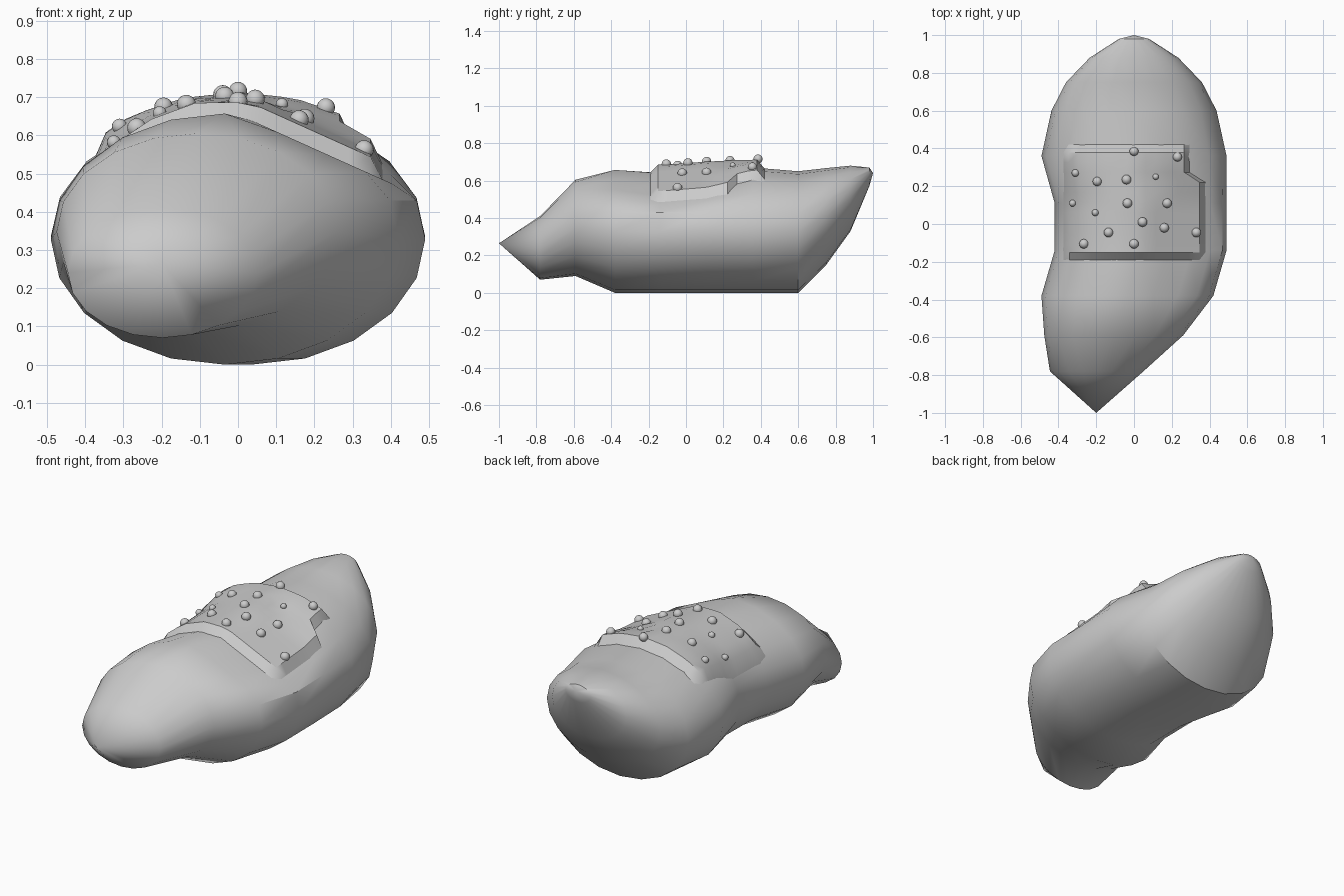
import bpy, bmesh, math
from mathutils import Vector
from mathutils.bvhtree import BVHTree

if "Cube" in bpy.data.objects:
    bpy.data.objects.remove(bpy.data.objects["Cube"])

SIDES = 20


def finish(bm, name, angle=30):
    bmesh.ops.recalc_face_normals(bm, faces=bm.faces[:])
    me = bpy.data.meshes.new(name)
    bm.to_mesh(me)
    ob = bpy.data.objects.new(name, me)
    bpy.context.collection.objects.link(ob)
    bpy.ops.object.select_all(action='DESELECT')
    ob.select_set(True)
    bpy.context.view_layer.objects.active = ob
    bpy.ops.object.shade_smooth_by_angle(angle=math.radians(angle))
    return ob


# Body: loft of elliptical sections (y, x left, x right, z low, z high, cut height)
sections = [
    (-0.78, -0.445, 0.05, 0.07, 0.41, None),
    (-0.59, -0.475, 0.26, 0.09, 0.605, None),
    (-0.38, -0.49, 0.42, 0.0, 0.657, 0.655),
    (-0.14, -0.42, 0.49, 0.0, 0.657, 0.655),
    (0.11, -0.42, 0.49, 0.0, 0.665, 0.675),
    (0.36, -0.49, 0.49, 0.0, 0.67, None),
    (0.60, -0.437, 0.437, 0.0, 0.65, None),
    (0.75, -0.36, 0.36, 0.15, 0.667, None),
    (0.88, -0.235, 0.235, 0.33, 0.68, None),
    (0.98, -0.08, 0.08, 0.57, 0.67, None),
]
bm = bmesh.new()
rings = []
for y, xl, xr, lo, hi, cut in sections:
    ring = []
    for i in range(SIDES):
        t = math.tau * i / SIDES
        x = (xl + xr) / 2 + (xr - xl) / 2 * math.cos(t)
        z = (lo + hi) / 2 + (hi - lo) / 2 * math.sin(t)
        if cut and x > 0:          # flattened slope on the upper right
            z = min(z, cut - 0.45 * x)
        ring.append(bm.verts.new((x, y, z)))
    rings.append(ring)
for a, b in zip(rings, rings[1:]):
    for i in range(SIDES):
        j = (i + 1) % SIDES
        bm.faces.new((a[i], a[j], b[j], b[i]))
for ring, tip in ((rings[0], (-0.2, -1, 0.265)), (rings[-1], (0, 1, 0.64))):
    v = bm.verts.new(tip)
    for i in range(SIDES):
        bm.faces.new((ring[i], ring[(i + 1) % SIDES], v))
tree = BVHTree.FromBMesh(bm)
finish(bm, "body", 35)
bm.free()


def surface(x, y):
    hit = tree.ray_cast(Vector((x, y, 2)), Vector((0, 0, -1)))[0]
    return hit.z if hit else 0.4


# Raised panel draped over the top of the body
NX, NY = 14, 12
xs = [0, 0.05] + [0.05 + 0.9 * i / (NX - 2) for i in range(1, NX - 2)] + [0.95, 1]
ys = [0, 0.08] + [0.08 + 0.84 * i / (NY - 2) for i in range(1, NY - 2)] + [0.92, 1]
bm = bmesh.new()
grid = []
for j, v in enumerate(ys):
    y = -0.20 + 0.63 * v
    right = 0.30 if y > 0.24 else 0.385
    row = []
    for i, u in enumerate(xs):
        x = -0.38 + (right + 0.38) * u
        edge = i in (0, len(xs) - 1) or j in (0, len(ys) - 1)
        row.append(bm.verts.new((x, y, surface(x, y) + (-0.01 if edge else 0.045))))
    grid.append(row)
for a, b in zip(grid, grid[1:]):
    for i in range(len(a) - 1):
        bm.faces.new((a[i], a[i + 1], b[i + 1], b[i]))
finish(bm, "top_panel", 35)
bm.free()

# Small round studs on the panel (x, y, radius)
studs = [
    (0.0, 0.385, .024), (0.23, 0.355, .024), (-0.31, 0.27, .02), (-0.195, 0.225, .024),
    (-0.04, 0.235, .025), (0.115, 0.25, .016), (-0.325, 0.11, .018), (-0.035, 0.11, .025),
    (0.175, 0.11, .025), (-0.205, 0.06, .018), (0.045, 0.01, .025), (0.16, -0.02, .025),
    (-0.135, -0.045, .025), (0.33, -0.045, .025), (-0.265, -0.105, .025), (0.0, -0.105, .025),
]
bm = bmesh.new()
for x, y, r in studs:
    ret = bmesh.ops.create_uvsphere(bm, u_segments=16, v_segments=10, radius=r)
    bmesh.ops.translate(bm, verts=ret["verts"], vec=(x, y, surface(x, y) + 0.048))
finish(bm, "studs", 60)
bm.free()
